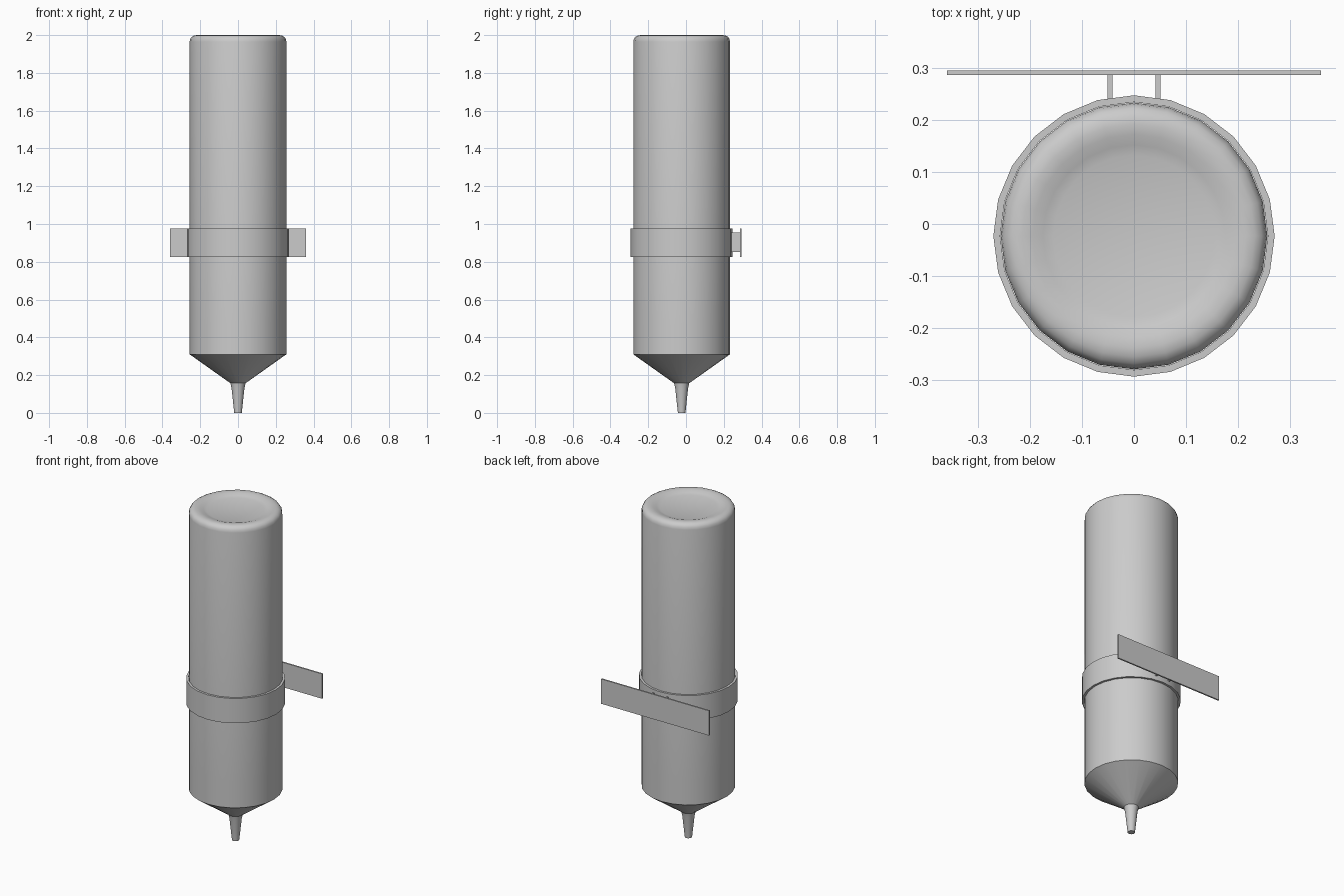
import bpy, bmesh, math

if "Cube" in bpy.data.objects:
    bpy.data.objects.remove(bpy.data.objects["Cube"])

SIDES = 24
CY = -0.023  # axis of the round parts


def finish(name, bm, smooth=None):
    bmesh.ops.recalc_face_normals(bm, faces=bm.faces)
    me = bpy.data.meshes.new(name)
    bm.to_mesh(me)
    bm.free()
    ob = bpy.data.objects.new(name, me)
    bpy.context.collection.objects.link(ob)
    if smooth:
        bpy.ops.object.select_all(action='DESELECT')
        ob.select_set(True)
        bpy.context.view_layer.objects.active = ob
        bpy.ops.object.shade_smooth_by_angle(angle=math.radians(smooth))
    return ob


def lathe(name, profile, closed=False, smooth=35):
    bm = bmesh.new()
    vs = [bm.verts.new((0, CY + r, z)) for r, z in profile]
    for a, b in zip(vs, vs[1:]):
        bm.edges.new((a, b))
    if closed:
        bm.edges.new((vs[-1], vs[0]))
    bmesh.ops.spin(bm, geom=bm.verts[:] + bm.edges[:], cent=(0, CY, 0),
                   axis=(0, 0, 1), angle=math.tau, steps=SIDES)
    bmesh.ops.remove_doubles(bm, verts=bm.verts, dist=1e-4)
    return finish(name, bm, smooth)


def box(name, x, y, z):
    bm = bmesh.new()
    bmesh.ops.create_cube(bm, size=1)
    for v in bm.verts:
        v.co = [lo + (c + 0.5) * (hi - lo) for c, (lo, hi) in zip(v.co, (x, y, z))]
    return finish(name, bm)


# bottle with rounded rim and dished end
lathe("bottle", [(0.256, 0.463), (0.256, 1.965), (0.253, 1.98), (0.245, 1.991),
                 (0.232, 1.998), (0.215, 2.0), (0.195, 1.997), (0.175, 1.99),
                 (0.155, 1.984), (0.0, 1.982)])

# cap with funnel and tapered nozzle
lathe("nozzle_cap", [(0.256, 0.463), (0.256, 0.31), (0.04, 0.157),
                     (0.034, 0.13), (0.02, 0.0), (0.0, 0.0)], smooth=30)

# holder ring around the bottle
lathe("holder_ring", [(0.257, 0.826), (0.27, 0.826), (0.27, 0.975), (0.257, 0.975)],
      closed=True)

# struts and wall plate
for side, s in (("left", -1), ("right", 1)):
    c = s * 0.046
    box(side + "_strut", (c - 0.005, c + 0.005), (0.238, 0.286), (0.852, 0.956))
box("wall_plate", (-0.359, 0.359), (0.286, 0.295), (0.826, 0.975))
